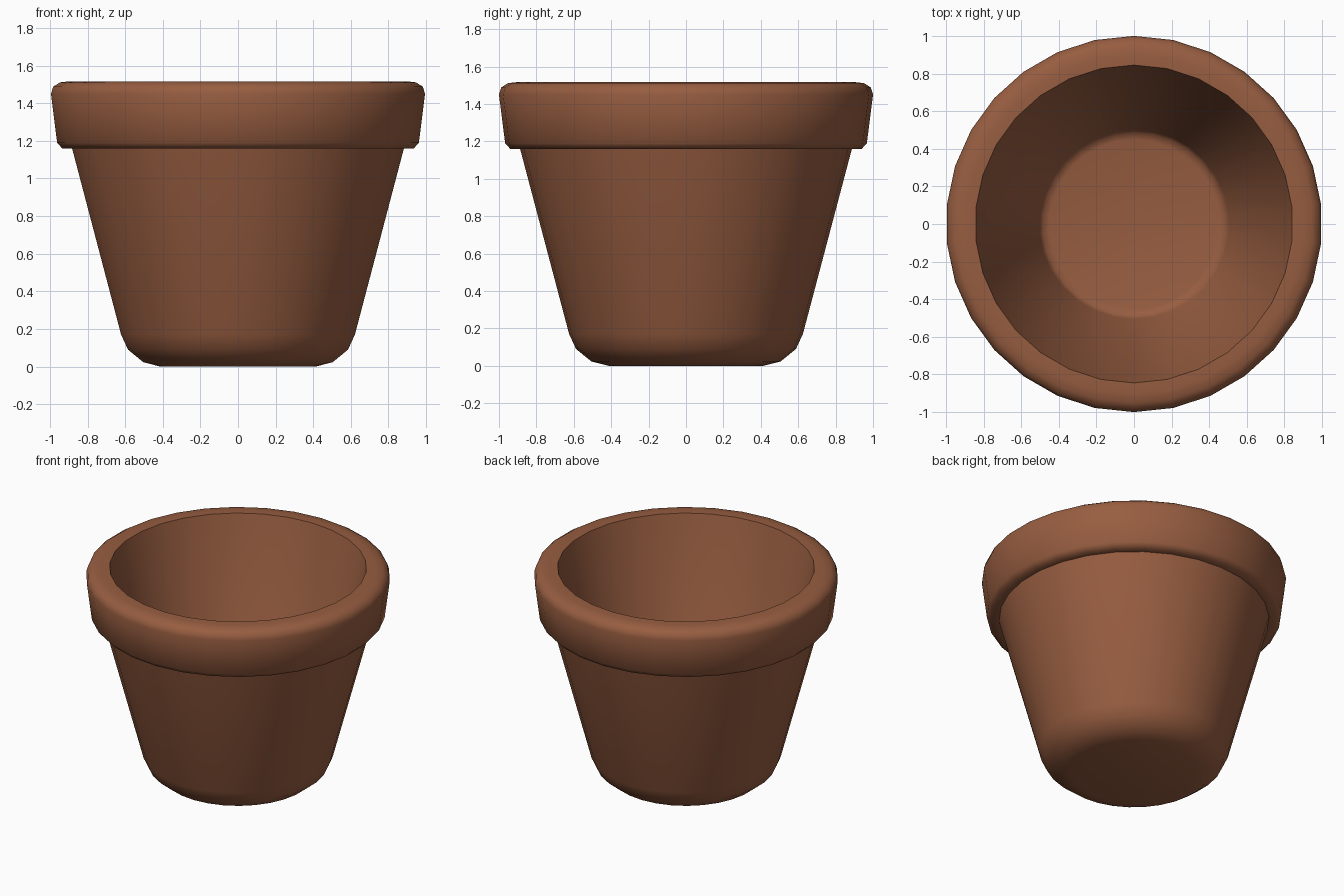
import bpy, bmesh, math

if "Cube" in bpy.data.objects:
    bpy.data.objects.remove(bpy.data.objects["Cube"])

SIDES = 30

# Terracotta clay
clay = bpy.data.materials.new("terracotta")
clay.diffuse_color = (0.31, 0.11, 0.052, 1.0)
clay.use_nodes = True
clay.node_tree.nodes["Principled BSDF"].inputs["Base Color"].default_value = clay.diffuse_color

# Profile (radius, height): outer base, wall, lip, then down the inside to the floor
profile = [
    (0.415, 0.0), (0.506, 0.023), (0.588, 0.09), (0.625, 0.17),    # rounded foot
    (0.887, 1.16),                                                 # outer wall
    (0.94, 1.16), (0.967, 1.19),                                   # underside of lip
    (1.0, 1.45), (0.988, 1.488), (0.952, 1.511), (0.90, 1.517),    # lip
    (0.845, 1.517),                                                # inner rim edge
    (0.505, 0.19), (0.487, 0.16), (0.45, 0.15),                    # inner wall and floor corner
]

bm = bmesh.new()
rings = []
for r, z in profile:
    ring = []
    for i in range(SIDES):
        a = math.pi / 2 + 2 * math.pi * i / SIDES
        ring.append(bm.verts.new((r * math.cos(a), r * math.sin(a), z)))
    rings.append(ring)

# Skin neighbouring rings
for low, high in zip(rings, rings[1:]):
    for i in range(SIDES):
        j = (i + 1) % SIDES
        bm.faces.new((low[i], low[j], high[j], high[i]))

# Underside and inner floor
bm.faces.new(rings[0][::-1])
bm.faces.new(rings[-1])
bmesh.ops.recalc_face_normals(bm, faces=bm.faces[:])

mesh = bpy.data.meshes.new("flower_pot")
bm.to_mesh(mesh)
bm.free()
mesh.materials.append(clay)
pot = bpy.data.objects.new("flower_pot", mesh)
bpy.context.collection.objects.link(pot)

# Smooth shading with crisp inner rim and lip edge
bpy.context.view_layer.objects.active = pot
pot.select_set(True)
bpy.ops.object.shade_smooth_by_angle(angle=math.radians(62))
